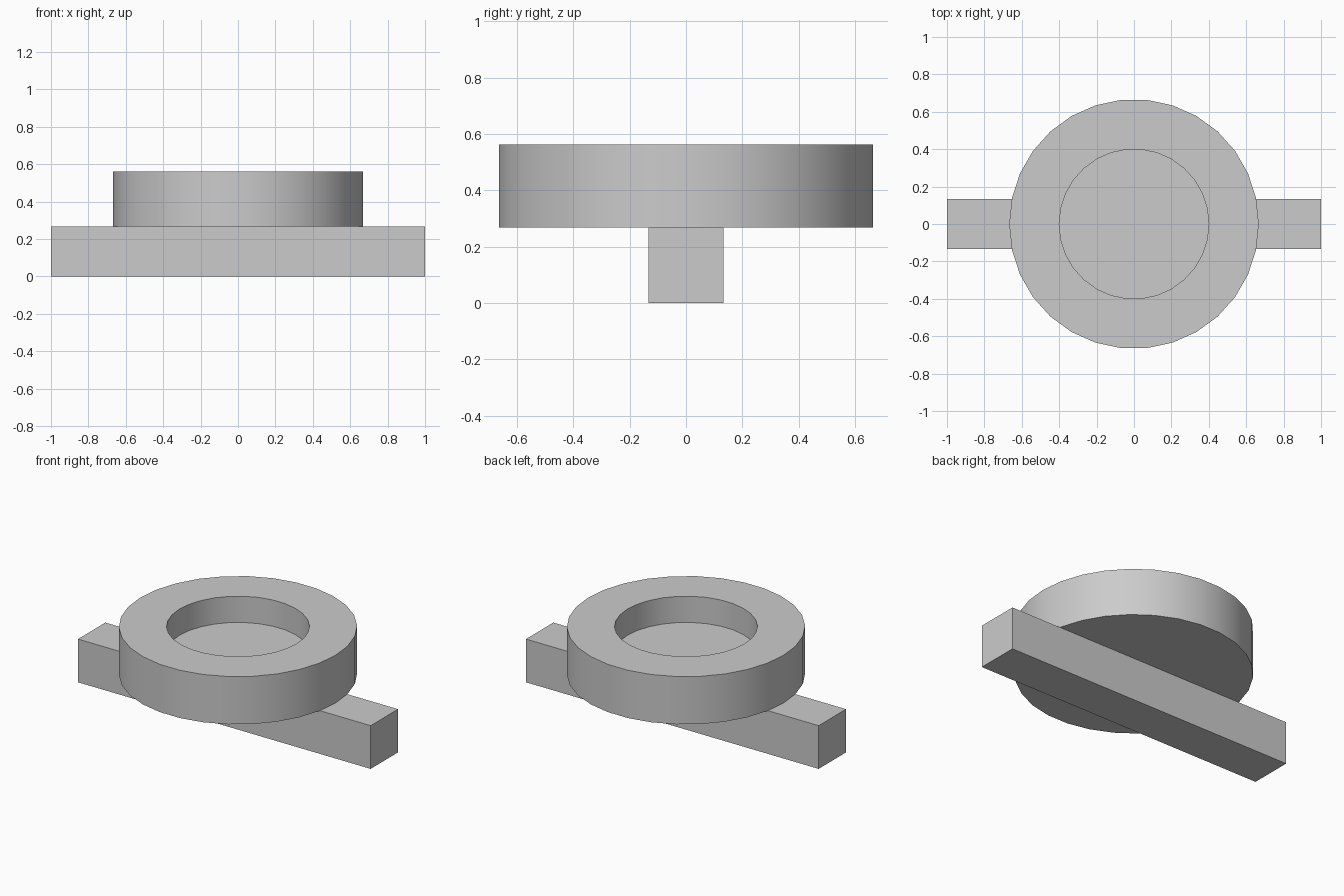
import bpy
import bmesh
from math import cos, sin, tau, radians

cube = bpy.data.objects.get("Cube")
if cube:
    bpy.data.objects.remove(cube, do_unlink=True)

grey = bpy.data.materials.new("light grey")
grey.use_nodes = True
colour = (0.6, 0.6, 0.6, 1)
grey.diffuse_color = colour
grey.node_tree.nodes["Principled BSDF"].inputs["Base Color"].default_value = colour

SIDES = 30
BAR_HEIGHT = 0.267


def add_object(name, bm):
    bmesh.ops.recalc_face_normals(bm, faces=bm.faces[:])
    mesh = bpy.data.meshes.new(name)
    bm.to_mesh(mesh)
    bm.free()
    mesh.materials.append(grey)
    obj = bpy.data.objects.new(name, mesh)
    bpy.context.collection.objects.link(obj)
    return obj


# Long square bar underneath
bm = bmesh.new()
bmesh.ops.create_cube(bm, size=1)
bmesh.ops.scale(bm, vec=(2, 0.267, BAR_HEIGHT), verts=bm.verts)
bmesh.ops.translate(bm, vec=(0, 0, BAR_HEIGHT / 2), verts=bm.verts)
add_object("base_bar", bm)

# Round dish with a thick rim: radius and height from the underside to the recess floor
profile = [(0.667, BAR_HEIGHT), (0.667, 0.562), (0.4, 0.562), (0.4, 0.4)]
bm = bmesh.new()
rings = [[bm.verts.new((r * cos(tau * i / SIDES), r * sin(tau * i / SIDES), z))
          for i in range(SIDES)] for r, z in profile]
for a, b in zip(rings, rings[1:]):
    for i in range(SIDES):
        j = (i + 1) % SIDES
        bm.faces.new((a[i], a[j], b[j], b[i]))
bm.faces.new(rings[0])
bm.faces.new(rings[-1])
dish = add_object("round_dish", bm)

# Smooth round walls with sharp rims
bpy.ops.object.select_all(action="DESELECT")
dish.select_set(True)
bpy.context.view_layer.objects.active = dish
bpy.ops.object.shade_smooth_by_angle(angle=radians(30))
